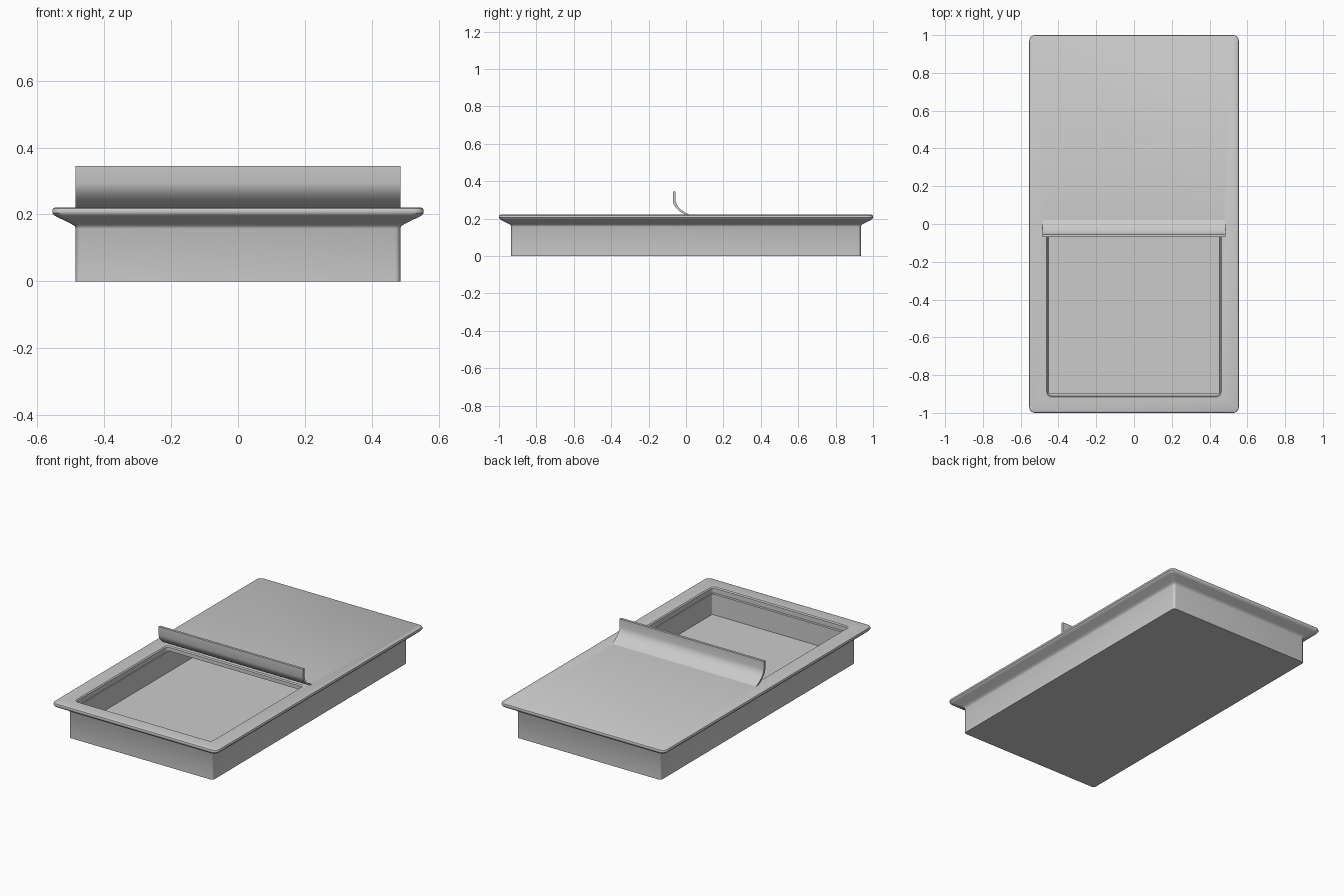
import bpy, bmesh, math

if "Cube" in bpy.data.objects:
    bpy.data.objects.remove(bpy.data.objects["Cube"])


def corner_loop(hx, y0, y1, r, z, seg=5):
    # rounded rectangle, counter-clockwise
    pts = []
    for cx, cy, a0 in ((hx - r, y1 - r, 0), (-hx + r, y1 - r, 90),
                       (-hx + r, y0 + r, 180), (hx - r, y0 + r, 270)):
        for i in range(seg + 1):
            a = math.radians(a0 + 90 * i / seg)
            pts.append((cx + r * math.cos(a), cy + r * math.sin(a), z))
    return pts


def make_object(name, bm):
    bmesh.ops.recalc_face_normals(bm, faces=bm.faces)
    me = bpy.data.meshes.new(name)
    bm.to_mesh(me)
    bm.free()
    ob = bpy.data.objects.new(name, me)
    bpy.context.collection.objects.link(ob)
    return ob


def loft(name, loops):
    bm = bmesh.new()
    rings = [[bm.verts.new(p) for p in lp] for lp in loops]
    n = len(rings[0])
    for a, b in zip(rings, rings[1:]):
        for i in range(n):
            j = (i + 1) % n
            bm.faces.new((a[i], a[j], b[j], b[i]))
    bm.faces.new(rings[0][::-1])
    bm.faces.new(rings[-1])
    return make_object(name, bm)


def smooth(ob, angle):
    bpy.ops.object.select_all(action='DESELECT')
    ob.select_set(True)
    bpy.context.view_layer.objects.active = ob
    bpy.ops.object.shade_smooth_by_angle(angle=math.radians(angle))


def cut(ob, cutter):
    mod = ob.modifiers.new("cut", 'BOOLEAN')
    mod.operation = 'DIFFERENCE'
    mod.solver = 'EXACT'
    mod.object = cutter
    bpy.context.view_layer.objects.active = ob
    bpy.ops.object.modifier_apply(modifier=mod.name)
    bpy.data.objects.remove(cutter)


# tray body with flared rim: half width, height, corner radius
profile = [(0.485, 0.0, 0.015), (0.485, 0.158, 0.015), (0.488, 0.165, 0.016),
           (0.500, 0.173, 0.018), (0.540, 0.192, 0.026), (0.550, 0.198, 0.028),
           (0.555, 0.205, 0.03), (0.555, 0.213, 0.03), (0.553, 0.218, 0.028),
           (0.547, 0.221, 0.024)]
loops = []
for hx, z, r in profile:
    hy = 1 - (0.555 - hx) * 0.93
    loops.append(corner_loop(hx, -hy, hy, r, z))
body = loft("tray_body", loops)

# hollow interior running under the cover
cut(body, loft("cavity_cutter", [corner_loop(0.45, -0.895, 0.895, 0.008, z)
                                 for z in (0.06, 0.192)]))
# front opening with a small ledge and eased edge
cut(body, loft("opening_cutter", [
    corner_loop(0.456, -0.91, -0.03, 0.02, 0.186),
    corner_loop(0.456, -0.91, -0.03, 0.02, 0.215),
    corner_loop(0.464, -0.918, -0.022, 0.028, 0.223)]))
smooth(body, 35)

# curved pull handle: side profile extruded across the width
front = [(-0.07, 0.345), (-0.07, 0.292), (-0.065, 0.275), (-0.053, 0.257),
         (-0.032, 0.238), (-0.008, 0.224), (0.015, 0.215)]
back = [(0.025, 0.219), (0.0, 0.229), (-0.022, 0.244), (-0.042, 0.264),
        (-0.051, 0.28), (-0.055, 0.295), (-0.055, 0.345)]
handle = loft("pull_handle", [[(x, y, z) for y, z in front + back]
                              for x in (-0.485, 0.485)])
smooth(handle, 40)
